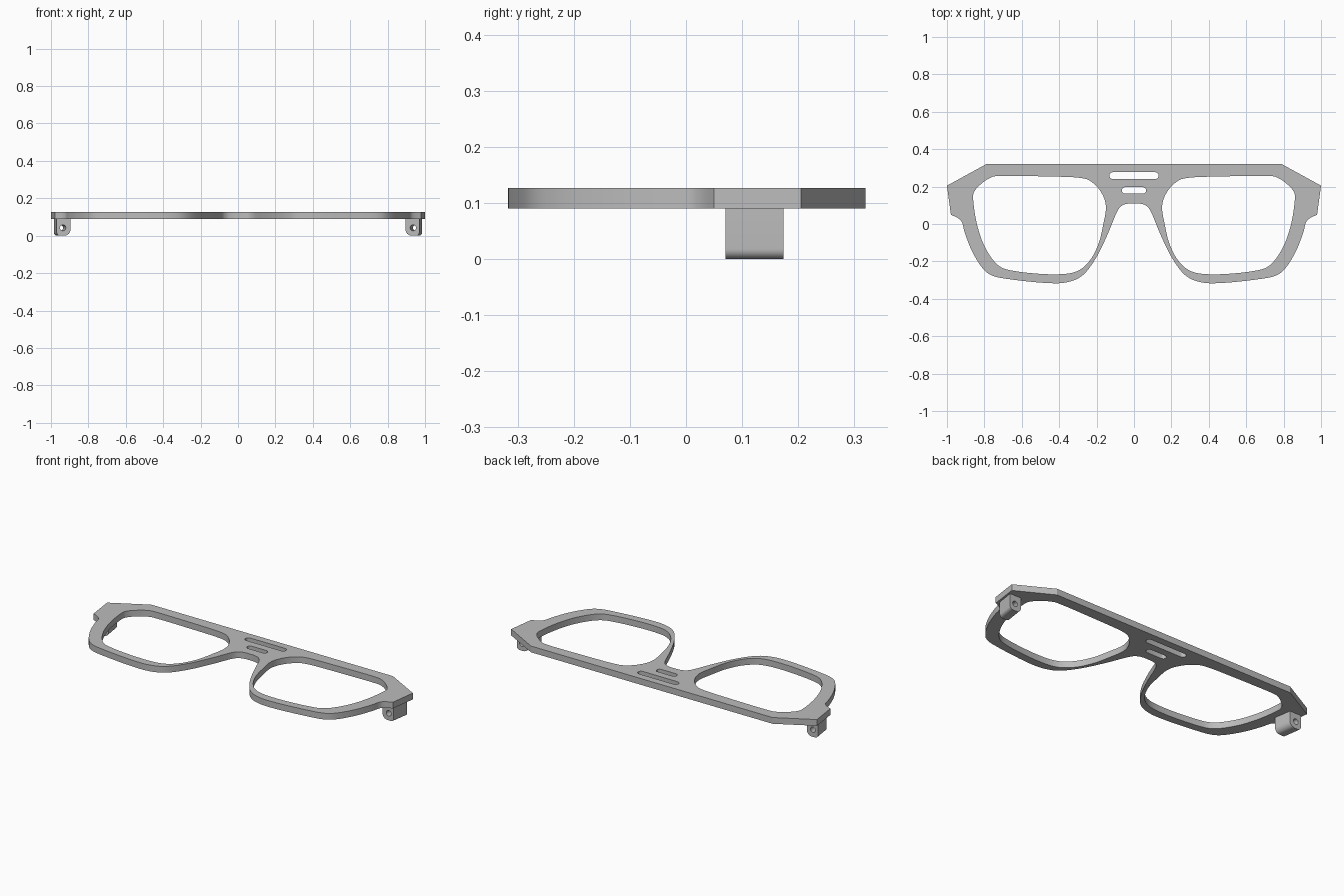
import bpy, bmesh, math
from mathutils import Matrix, Vector

if "Cube" in bpy.data.objects:
    bpy.data.objects.remove(bpy.data.objects["Cube"])

grey = bpy.data.materials.new("plain grey")
grey.diffuse_color = (0.5, 0.5, 0.5, 1)
grey.use_nodes = True
grey.node_tree.nodes["Principled BSDF"].inputs["Base Color"].default_value = grey.diffuse_color


def smooth(pts, closed=False, steps=5):
    """Catmull-Rom curve through the points."""
    n, out = len(pts), []
    get = lambda i: Vector(pts[i % n] if closed else pts[max(0, min(n - 1, i))])
    for i in range(n if closed else n - 1):
        a, b, c, d = (get(i + k) for k in (-1, 0, 1, 2))
        for s in range(steps):
            t = s / steps
            out.append(0.5 * (2 * b + (c - a) * t + (2 * a - 5 * b + 4 * c - d) * t * t
                              + (3 * b - a - 3 * c + d) * t ** 3))
    return out if closed else out + [get(n - 1)]


def mirror(pts):
    return [(-p[0], p[1]) for p in reversed(pts)]


def arc(cx, cy, r, a0, a1, n=8):
    return [(cx + r * math.cos(math.radians(a0 + (a1 - a0) * i / n)),
             cy + r * math.sin(math.radians(a0 + (a1 - a0) * i / n))) for i in range(n + 1)]


def slot(x, y0, y1):
    r, cy = (y1 - y0) / 2, (y0 + y1) / 2
    return arc(x - r, cy, r, -90, 90) + arc(r - x, cy, r, 90, 270)


def plate(name, loops, thickness, matrix):
    """Extruded flat profile; later loops become holes."""
    cu = bpy.data.curves.new(name, 'CURVE')
    cu.dimensions, cu.fill_mode, cu.extrude = '2D', 'BOTH', thickness / 2
    for loop in loops:
        sp = cu.splines.new('POLY')
        sp.points.add(len(loop) - 1)
        for p, co in zip(sp.points, loop):
            p.co = (co[0], co[1], 0, 1)
        sp.use_cyclic_u = True
    tmp = bpy.data.objects.new(name + "_curve", cu)
    bpy.context.collection.objects.link(tmp)
    bpy.context.view_layer.update()
    dg = bpy.context.evaluated_depsgraph_get()
    me = bpy.data.meshes.new_from_object(tmp.evaluated_get(dg))
    bpy.data.objects.remove(tmp)
    bm = bmesh.new()
    bm.from_mesh(me)
    bmesh.ops.remove_doubles(bm, verts=bm.verts, dist=1e-5)
    bm.transform(matrix)
    bmesh.ops.recalc_face_normals(bm, faces=bm.faces)
    bm.to_mesh(me)
    bm.free()
    me.materials.clear()
    me.materials.append(grey)
    ob = bpy.data.objects.new(name, me)
    bpy.context.collection.objects.link(ob)
    bpy.ops.object.select_all(action='DESELECT')
    ob.select_set(True)
    bpy.context.view_layer.objects.active = ob
    bpy.ops.object.shade_smooth_by_angle(angle=math.radians(25))
    return ob


# Front frame: brow, end piece, then the rim sweeping round to the nose bridge
rim = smooth([(0.979, 0.05), (0.925, 0.018), (0.905, -0.045), (0.87, -0.137), (0.815, -0.23),
              (0.76, -0.275), (0.66, -0.296), (0.476, -0.315), (0.36, -0.312), (0.273, -0.273),
              (0.2, -0.176), (0.14, -0.053), (0.092, 0.063), (0.064, 0.098), (0.03, 0.109),
              (0, 0.11)])
half = [(0.79, 0.32), (1.0, 0.205)] + [tuple(p) for p in rim]
outline = half + mirror(half[:-1])

# Lens opening
lens = smooth([(0.717, 0.257), (0.5, 0.255), (0.29, 0.247), (0.22, 0.22), (0.17, 0.16),
               (0.15, 0.09), (0.164, 0.0), (0.19, -0.107), (0.24, -0.2), (0.316, -0.257),
               (0.45, -0.269), (0.636, -0.252), (0.727, -0.22), (0.797, -0.123), (0.84, 0.0),
               (0.86, 0.133), (0.85, 0.18), (0.81, 0.22), (0.77, 0.246)], closed=True)
plate("front_frame", [outline, lens, mirror(lens), slot(0.132, 0.24, 0.277),
                      slot(0.065, 0.162, 0.197)],
      0.037, Matrix.Translation((0, 0, 0.1085)))

# Hinge lugs: rounded tabs with a pin hole, slanted to follow the end pieces
tab = ([(0.904, 0.092)] + arc(0.936, 0.032, 0.032, 180, 270)
       + arc(0.959, 0.018, 0.018, 270, 360) + [(0.977, 0.092)])
hole = arc(0.944, 0.042, 0.016, 0, 345, 23)
for side, name in ((1, "right_hinge"), (-1, "left_hinge")):
    # profile (x, z), thickness along y, x sheared with y
    m = Matrix(((side, 0, 0.15 * side, 0), (0, 0, 1, 0.122), (0, 1, 0, 0), (0, 0, 0, 1)))
    plate(name, [tab, hole], 0.103, m)
